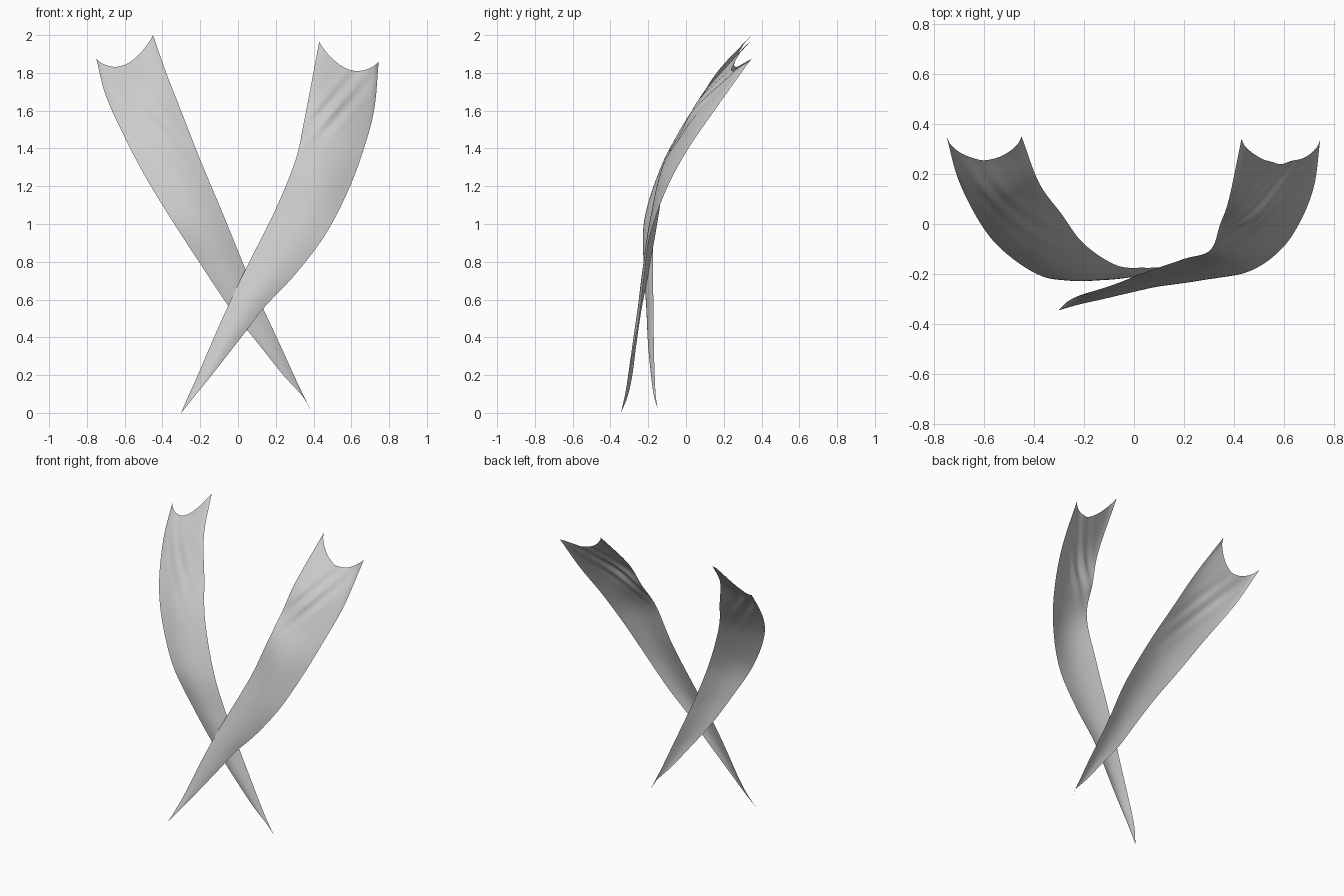
import bpy, bmesh, math
from mathutils import Vector

if "Cube" in bpy.data.objects:
    bpy.data.objects.remove(bpy.data.objects["Cube"])

# Each row pairs an outer-edge point with an inner-edge point, from top to tip
REAR = [
    ((-.75, .35, 1.875), (-.45, .35, 2.0)),
    ((-.70, .17, 1.68), (-.38, .165, 1.80)),
    ((-.60, -.02, 1.46), (-.29, .04, 1.57)),
    ((-.49, -.135, 1.25), (-.20, -.08, 1.34)),
    ((-.35, -.215, 1.02), (-.07, -.165, 1.03)),
    ((-.20, -.22, .79), (.04, -.175, .76)),
    ((-.05, -.208, .565), (.13, -.172, .56)),
    ((.10, -.20, .375), (.23, -.17, .345)),
    ((.24, -.185, .20), (.305, -.165, .18)),
    ((.34, -.17, .09), (.348, -.16, .09)),
    ((.38, -.15, .02), (.381, -.15, .02)),
]
FRONT = [
    ((.745, .335, 1.86), (.43, .34, 1.965)),
    ((.72, .15, 1.60), (.38, .10, 1.70)),
    ((.66, .0, 1.38), (.345, .0, 1.52)),
    ((.58, -.11, 1.17), (.305, -.105, 1.34)),
    ((.46, -.19, .94), (.20, -.14, 1.08)),
    ((.30, -.22, .73), (.04, -.195, .76)),
    ((.14, -.24, .56), (-.06, -.235, .55)),
    ((.04, -.26, .43), (-.14, -.262, .37)),
    ((-.10, -.295, .25), (-.215, -.285, .195)),
    ((-.22, -.322, .10), (-.265, -.31, .085)),
    ((-.30, -.345, .0), (-.301, -.345, .0)),
]


def spline(pts, t):
    """Catmull-Rom point at t in 0..1."""
    n = len(pts) - 1
    f = t * n
    i = min(int(f), n - 1)
    f -= i
    b, c = Vector(pts[i]), Vector(pts[i + 1])
    a = Vector(pts[i - 1]) if i > 0 else 2 * b - c
    d = Vector(pts[i + 2]) if i + 2 <= n else 2 * c - b
    return .5 * (2 * b + (c - a) * f + (2 * a - 5 * b + 4 * c - d) * f ** 2
                 + (3 * b - a - 3 * c + d) * f ** 3)


def cloth_strip(name, rows, wrinkle):
    outer, inner = zip(*rows)
    nt, nu = 90, 24
    bm = bmesh.new()
    grid = []
    for j in range(nt + 1):
        t = j / nt
        a, b = spline(outer, t), spline(inner, t)
        width = (b - a).length
        line = []
        for i in range(nu + 1):
            u = i / nu
            p = a.lerp(b, u)
            arch = max(0, math.sin(math.pi * u))
            # Rounded belly of the cloth, and the scalloped top edge
            p.y -= .09 * width * arch
            fade = max(0, 1 - t / .22) ** 2
            p.z -= .095 * fade * arch ** .8
            p.y -= .065 * fade * arch ** .5
            # Diagonal pulled folds near the top
            s = (p.z - 1.3) - 1.15 * (abs(p.x) - .33)
            env = max(0, 1 - abs(t - .12) / .2) * arch ** .5
            p.y += wrinkle * env * math.sin(s * 48) * math.exp(-((s - .14) / .13) ** 2)
            line.append(bm.verts.new(p))
        grid.append(line)
    for j in range(nt):
        for i in range(nu):
            bm.faces.new((grid[j][i], grid[j][i + 1], grid[j + 1][i + 1], grid[j + 1][i]))
    # Cloth faces the front
    bm.normal_update()
    if sum(f.normal.y * f.calc_area() for f in bm.faces) > 0:
        bmesh.ops.reverse_faces(bm, faces=bm.faces[:])
    for f in bm.faces:
        f.smooth = True
    mesh = bpy.data.meshes.new(name)
    bm.to_mesh(mesh)
    bm.free()
    bpy.context.collection.objects.link(bpy.data.objects.new(name, mesh))


# Two crossing cloth strips
cloth_strip("rear_cloth_strip", REAR, .004)
cloth_strip("front_cloth_strip", FRONT, .014)
